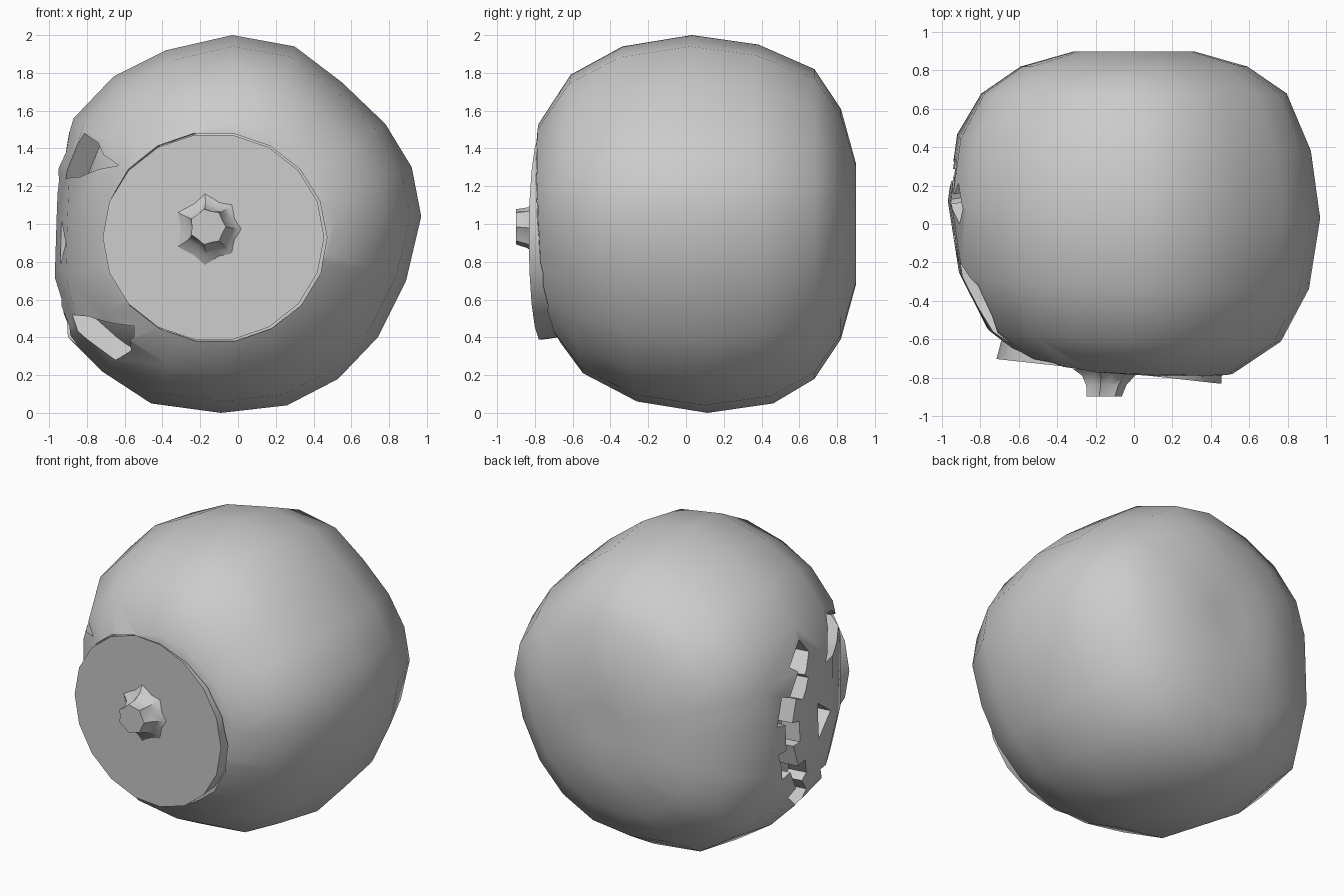
import bpy
from math import sin, cos, pi, radians
from mathutils import Vector

if "Cube" in bpy.data.objects:
    bpy.data.objects.remove(bpy.data.objects["Cube"])


def mesh_object(name, verts, faces):
    me = bpy.data.meshes.new(name)
    me.from_pydata([tuple(v) for v in verts], [], faces)
    ob = bpy.data.objects.new(name, me)
    bpy.context.collection.objects.link(ob)
    return ob


def loft(name, rings):
    """Skin a list of equal-length rings and cap both ends."""
    n = len(rings[0])
    verts = [v for r in rings for v in r]
    faces = [(i * n + j, i * n + (j + 1) % n, (i + 1) * n + (j + 1) % n, (i + 1) * n + j)
             for i in range(len(rings) - 1) for j in range(n)]
    faces.append(tuple(reversed(range(n))))
    faces.append(tuple((len(rings) - 1) * n + j for j in range(n)))
    ob = mesh_object(name, verts, faces)
    import bmesh
    bm = bmesh.new()
    bm.from_mesh(ob.data)
    bmesh.ops.recalc_face_normals(bm, faces=bm.faces)
    bm.to_mesh(ob.data)
    bm.free()
    return ob


def smooth(ob, angle=40):
    bpy.ops.object.select_all(action='DESELECT')
    ob.select_set(True)
    bpy.context.view_layer.objects.active = ob
    bpy.ops.object.shade_smooth_by_angle(angle=radians(angle))


def cut(ob, cutter):
    m = ob.modifiers.new("cut", 'BOOLEAN')
    m.operation = 'DIFFERENCE'
    m.solver = 'EXACT'
    m.object = cutter
    bpy.context.view_layer.objects.active = ob
    bpy.ops.object.modifier_apply(modifier=m.name)
    bpy.data.objects.remove(cutter)


# Gourd body: front outline scaled along the front-to-back axis
outline = [(-.03, 2), (.3, 1.94), (.55, 1.75), (.78, 1.53), (.92, 1.3), (.97, 1.04),
           (.89, .7), (.74, .4), (.53, .18), (.26, .04), (-.09, 0), (-.46, .05),
           (-.72, .22), (-.9, .4), (-.97, .72), (-.96, 1.04), (-.95, 1.3), (-.87, 1.56),
           (-.66, 1.78), (-.38, 1.92)]
profile = [(.9, .12), (.9, .32), (.82, .61), (.68, .82), (.42, .95), (.07, 1),
           (-.3, .94), (-.58, .79), (-.76, .53), (-.79, .3), (-.79, .1)]


def body_rings(k):
    rings = []
    for y, r in profile:
        ring = []
        for x, z in outline:
            x, z = x * r, (z - 1) * r
            tilt = (-.04 * z - .04 * x) * (1 if y < .6 else 0)
            ring.append((x * k, (y + tilt) * k, 1 + z * k))
        rings.append(ring)
    return rings


body = loft("gourd_shell", body_rings(1))
core = loft("inner_flesh", body_rings(.88))


# Carved face on the left side: prisms drawn in (y, z)
def carve(points):
    n = Vector((-1, -.15, 0))
    inner = [Vector((-.55, y, z)) for y, z in points]
    cut(body, loft("face_cutter", [inner, [p + n * .7 for p in inner]]))


eye = [(-.62, 1.31), (-.45, 1.43), (-.28, 1.48), (-.12, 1.24), (-.35, 1.25)]
carve(eye)
carve([(y, 1.76 - z) for y, z in eye])
carve([(-.17, .9), (.0, .78), (.0, 1.02)])


def toothed(radius, step, phase):
    """Square-toothed arc of the mouth edge."""
    pts, n = [], 7
    for i in range(n):
        r = radius + (step if (i + phase) % 2 else 0)
        for f in (0, 1):
            a = radians(-54 + 108 * (i + f) / n)
            pts.append((-.28 + r * cos(a), .92 + r * sin(a)))
    return pts


carve(toothed(.7, -.07, 0) + list(reversed(toothed(.51, .06, 1))))

# Lid: tilted disc set into a slightly larger round opening
a = .11
axis = Vector((-a, -1, 0)).normalized()
side = Vector((1, -a, 0)).normalized()
centre = Vector((-.13, -.768, .93))


def lid_ring(k, d, n=18):
    return [centre + axis * d + side * (.59 * k * cos(2 * pi * i / n))
            + Vector((0, 0, .55 * k * sin(2 * pi * i / n))) for i in range(n)]


cut(body, loft("lid_cutter", [lid_ring(1.015, -.12), lid_ring(1.015, .3)]))
lid = loft("lid", [lid_ring(.97, -.12), lid_ring(1, 0)])


# Stem: flared, ridged stub
def stem_ring(r, ridge, y, cx, cz, n=14):
    return [(cx + (r + ridge * (-1) ** i) * cos(2 * pi * i / n), y,
             cz + (r + ridge * (-1) ** i) * sin(2 * pi * i / n)) for i in range(n)]


stem = loft("stem", [stem_ring(.19, .018, -.755, -.13, .97),
                     stem_ring(.13, .015, -.79, -.14, .975),
                     stem_ring(.1, .01, -.84, -.15, .98),
                     stem_ring(.09, .006, -.9, -.16, .985)])

for ob in (body, core, lid, stem):
    smooth(ob)
